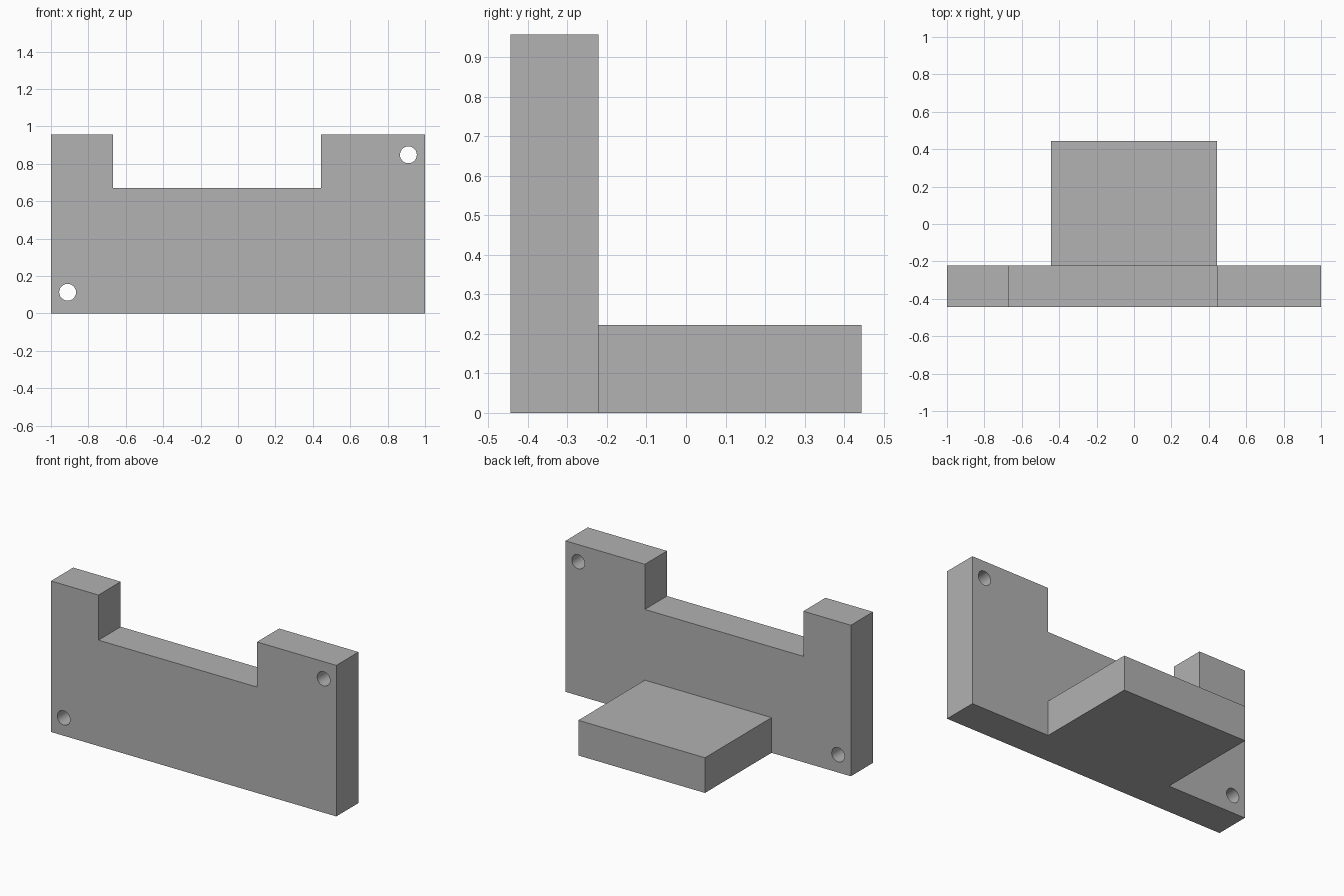
import bpy
import bmesh
import math

cube = bpy.data.objects.get("Cube")
if cube:
    bpy.data.objects.remove(cube, do_unlink=True)

grey = bpy.data.materials.new("mid grey")
grey.use_nodes = True
colour = (0.445, 0.445, 0.445, 1)
grey.diffuse_color = colour
grey.node_tree.nodes["Principled BSDF"].inputs["Base Color"].default_value = colour

FRONT, JOINT, BACK = -0.444, -0.222, 0.444


def extrude_profile(name, points, y0, y1):
    """Extrude an x-z outline from y0 back to y1."""
    bm = bmesh.new()
    face = bm.faces.new([bm.verts.new((x, y0, z)) for x, z in points])
    ext = bmesh.ops.extrude_face_region(bm, geom=[face])
    verts = [g for g in ext["geom"] if isinstance(g, bmesh.types.BMVert)]
    bmesh.ops.translate(bm, verts=verts, vec=(0, y1 - y0, 0))
    bmesh.ops.recalc_face_normals(bm, faces=bm.faces)
    mesh = bpy.data.meshes.new(name)
    bm.to_mesh(mesh)
    bm.free()
    mesh.materials.append(grey)
    obj = bpy.data.objects.new(name, mesh)
    bpy.context.collection.objects.link(obj)
    return obj


def circle(x, z, radius, sides=40):
    return [(x + radius * math.cos(math.tau * i / sides),
             z + radius * math.sin(math.tau * i / sides)) for i in range(sides)]


# Upright plate with an off-centre notch in its top edge
TOP, NOTCH = 0.957, 0.671
plate = extrude_profile("upright_plate", [
    (-1, 0), (1, 0), (1, TOP), (0.444, TOP),
    (0.444, NOTCH), (-0.667, NOTCH), (-0.667, TOP), (-1, TOP)], FRONT, JOINT)

# Screw holes in opposite corners
for name, x, z in (("upper_hole", 0.911, 0.848), ("lower_hole", -0.911, 0.113)):
    cutter = extrude_profile(name + "_cutter", circle(x, z, 0.045), FRONT - 0.1, JOINT + 0.1)
    cutter.hide_render = True
    cut = plate.modifiers.new(name, "BOOLEAN")
    cut.operation = "DIFFERENCE"
    cut.solver = "EXACT"
    cut.object = cutter
    bpy.context.view_layer.objects.active = plate
    bpy.ops.object.modifier_apply(modifier=cut.name)
    bpy.data.objects.remove(cutter, do_unlink=True)

# Block projecting from the back at floor level
extrude_profile("rear_block", [(-0.444, 0), (0.444, 0), (0.444, 0.223), (-0.444, 0.223)], JOINT, BACK)

# Smooth hole walls, sharp corners
bpy.ops.object.select_all(action="DESELECT")
plate.select_set(True)
bpy.context.view_layer.objects.active = plate
bpy.ops.object.shade_smooth_by_angle(angle=math.radians(30))
